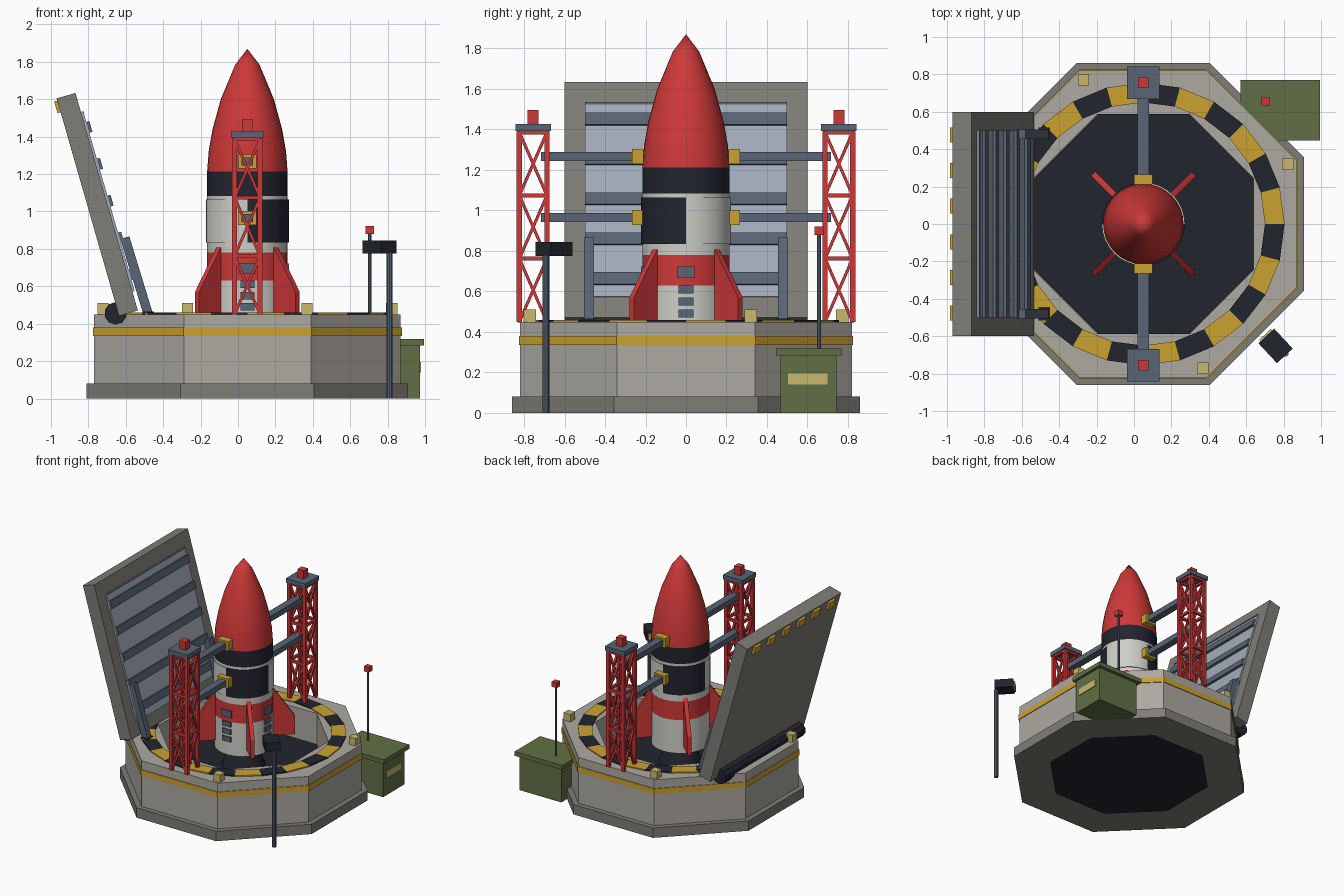
import bpy, bmesh, math
from mathutils import Matrix, Vector

if "Cube" in bpy.data.objects:
    bpy.data.objects.remove(bpy.data.objects["Cube"])

CX = 0.05                                   # silo and rocket axis
OCT = 1 / math.cos(math.pi / 8)             # apothem to corner radius


def material(name, *rgb):
    m = bpy.data.materials.new(name)
    m.use_nodes = True
    m.diffuse_color = (*rgb, 1)
    m.node_tree.nodes["Principled BSDF"].inputs["Base Color"].default_value = (*rgb, 1)
    return m


RED = material("red paint", 0.62, 0.04, 0.04)
YELLOW = material("hazard yellow", 0.60, 0.36, 0.03)
DARK = material("near black", 0.016, 0.018, 0.028)
CONCRETE = material("light concrete", 0.42, 0.40, 0.36)
GREY = material("dark concrete", 0.21, 0.205, 0.18)
SLATE = material("slate steel", 0.10, 0.13, 0.18)
PANEL = material("pale steel", 0.36, 0.41, 0.49)
WHITE = material("off white", 0.62, 0.62, 0.58)
GREEN = material("olive green", 0.12, 0.16, 0.06)
LAMP = material("pale yellow", 0.58, 0.48, 0.15)


def finish(name, bm, *mats, smooth=False):
    bmesh.ops.recalc_face_normals(bm, faces=bm.faces)
    mesh = bpy.data.meshes.new(name)
    bm.to_mesh(mesh)
    bm.free()
    for m in mats:
        mesh.materials.append(m)
    ob = bpy.data.objects.new(name, mesh)
    bpy.context.collection.objects.link(ob)
    if smooth:
        bpy.ops.object.select_all(action="DESELECT")
        ob.select_set(True)
        bpy.context.view_layer.objects.active = ob
        bpy.ops.object.shade_smooth_by_angle(angle=math.radians(30))
    return ob


def add_box(bm, center, size, frame=Matrix()):
    m = frame @ Matrix.Translation(center) @ Matrix.Diagonal((*size, 1))
    bmesh.ops.create_cube(bm, size=1, matrix=m)


def add_beam(bm, a, b, width, sides=4):
    a, b = Vector(a), Vector(b)
    m = Matrix.Translation((a + b) / 2) @ (b - a).to_track_quat("Z", "Y").to_matrix().to_4x4()
    if sides == 4:
        add_box(bm, (0, 0, 0), (width, width, (b - a).length), m)
    else:
        bmesh.ops.create_cone(bm, cap_ends=True, segments=sides, radius1=width / 2,
                              radius2=width / 2, depth=(b - a).length, matrix=m)


def box(name, mat, center, size, frame=Matrix()):
    bm = bmesh.new()
    add_box(bm, center, size, frame)
    return finish(name, bm, mat)


def beam(name, mat, a, b, width, sides=4):
    bm = bmesh.new()
    add_beam(bm, a, b, width, sides)
    return finish(name, bm, mat)


def lathe(name, profile, segs, *mats, turn=0.0, closed=False, rule=None, smooth=False):
    """Revolve (radius, z) points about the silo axis; rule picks a slot per segment."""
    bm = bmesh.new()
    rings = []
    for s in range(segs):
        a = turn + math.tau * s / segs
        rings.append([bm.verts.new((CX + r * math.cos(a), r * math.sin(a), z)) for r, z in profile])
    n = len(profile)
    for s in range(segs):
        p, q = rings[s], rings[(s + 1) % segs]
        for i in range(n if closed else n - 1):
            j = (i + 1) % n
            f = bm.faces.new((p[i], q[i], q[j], p[j]))
            f.material_index = rule(s) if rule else 0
    bmesh.ops.remove_doubles(bm, verts=bm.verts, dist=0.0001)
    return finish(name, bm, *mats, smooth=smooth)


def octagon_ring(name, mat, inner, outer, z0, z1):
    pts = [(inner, z0), (outer, z0), (outer, z1), (inner, z1)]
    lathe(name, [(r * OCT, z) for r, z in pts], 8, mat, turn=math.pi / 8, closed=True)


# Silo: plinth, wall, painted band and pit floor
octagon_ring("plinth", GREY, 0.59, 0.86, 0, 0.08)
octagon_ring("silo_wall", CONCRETE, 0.59, 0.82, 0.08, 0.45)
octagon_ring("wall_band", YELLOW, 0.81, 0.826, 0.335, 0.38)
octagon_ring("pit_floor", DARK, 0, 0.589, 0, 0.2)
lathe("hazard_ring", [(0.65, 0.44), (0.755, 0.44), (0.755, 0.459), (0.65, 0.459)], 24,
      YELLOW, DARK, closed=True, rule=lambda s: s % 2)
for k in range(4):
    a = math.radians(22.5 + 90 * k)
    box("corner_lamp", LAMP, (CX + 0.835 * math.cos(a), 0.835 * math.sin(a), 0.48), (0.06, 0.06, 0.06))

# Rocket body
R = 0.215


def hull(name, mat, z0, z1, r=R):
    lathe(name, [(0, z0), (r, z0), (r, z1), (0, z1)], 32, mat, smooth=True)


lathe("nozzle", [(0, 0.2), (0.16, 0.2), (0.1, 0.37), (0, 0.37)], 32, DARK, smooth=True)
hull("lower_hull", WHITE, 0.36, 0.63)
hull("fin_band", RED, 0.63, 0.78)
hull("middle_hull", WHITE, 0.78, 1.084)
lathe("quartered_band", [(0, 0.834), (0.222, 0.834), (0.222, 1.063), (0, 1.063)], 32,
      WHITE, DARK, rule=lambda s: s // 8 % 2, smooth=True)
hull("collar", DARK, 1.084, 1.213)
lathe("nose_cone", [(0, 1.213), (R, 1.213), (0.207, 1.32), (0.186, 1.44), (0.142, 1.6),
                    (0.065, 1.785), (0, 1.87)], 32, RED, smooth=True)

# Rocket fins on the diagonals
for k in range(4):
    rot = Matrix.Translation((CX, 0, 0)) @ Matrix.Rotation(math.radians(45 + 90 * k), 4, "Z")
    bm = bmesh.new()
    outline = [(0.18, 0.42), (0.38, 0.42), (0.38, 0.57), (0.215, 0.81), (0.18, 0.81)]
    face = bm.faces.new([bm.verts.new((r, -0.016, z)) for r, z in outline])
    ext = bmesh.ops.extrude_face_region(bm, geom=[face])["geom"]
    bmesh.ops.translate(bm, vec=(0, 0.032, 0), verts=[v for v in ext if isinstance(v, bmesh.types.BMVert)])
    bm.transform(rot)
    finish("fin", bm, RED)

# Hatch plates on the front and left of the hull
for angle in (-90, 0):
    rot = Matrix.Translation((CX, 0, 0)) @ Matrix.Rotation(math.radians(angle), 4, "Z")
    box("large_hatch", SLATE, (R, 0, 0.695), (0.016, 0.085, 0.055), rot)
    for z in (0.49, 0.55, 0.61):
        box("small_hatch", SLATE, (R, 0, z), (0.016, 0.075, 0.04), rot)

# Service towers with arms, front and back
for side in (-1, 1):
    ty, h = side * 0.755, 0.068
    corners = [(CX + sx * h, ty + sy * h) for sx, sy in ((-1, -1), (1, -1), (1, 1), (-1, 1))]
    levels = [0.45 + 0.312 * i for i in range(4)]
    bm = bmesh.new()
    for i in range(4):
        p, q = corners[i], corners[(i + 1) % 4]
        add_beam(bm, (*p, 0.45), (*p, 1.39), 0.026)
        for lo, hi in zip(levels, levels[1:]):
            add_beam(bm, (*p, hi), (*q, hi), 0.02)
            add_beam(bm, (*p, lo), (*q, hi), 0.015)
            add_beam(bm, (*q, lo), (*p, hi), 0.015)
    finish("tower_lattice", bm, RED)
    box("tower_platform", SLATE, (CX, ty, 1.41), (0.175, 0.175, 0.035))
    box("tower_beacon", RED, (CX, ty, 1.46), (0.055, 0.055, 0.07))
    for z in (0.965, 1.267):
        box("service_arm", SLATE, (CX, side * 0.475, z), (0.06, 0.48, 0.045))
        box("arm_clamp", YELLOW, (CX, side * 0.238, z), (0.1, 0.055, 0.075))

# Silo door, leaning open, in its own tilted frame
door = Matrix.Translation((-0.7525, 0, 1.0375)) @ Matrix.Rotation(math.radians(-16), 4, "Y")
box("door_slab", GREY, (0, 0, 0), (0.105, 1.2, 1.21), door)
box("door_panel", PANEL, (0.055, 0, 0), (0.02, 1.0, 1.0), door)
for i in range(-2, 3):
    box("door_rib", SLATE, (0.065, 0, 0.205 * i), (0.035, 1.0, 0.06), door)
box("door_top_rail", SLATE, (0.058, 0, 0.492), (0.02, 1.0, 0.012), door)
for i in range(6):
    box("door_tab", YELLOW, (-0.058, -0.475 + 0.19 * i, 0.56), (0.024, 0.08, 0.065), door)
beam("door_hinge", DARK, (-0.655, -0.51, 0.455), (-0.655, 0.51, 0.455), 0.12, 10)
for y in (-0.48, 0.48):
    beam("door_strut", SLATE, (-0.48, y, 0.45), (-0.605, y, 0.86), 0.05)
    box("strut_foot", DARK, (-0.48, y, 0.455), (0.06, 0.07, 0.02))

# Floodlight post
beam("flood_post", SLATE, (0.81, -0.692, 0), (0.81, -0.692, 0.78), 0.034, 10)
head = Matrix.Translation((0.757, -0.652, 0.81)) @ Matrix.Rotation(math.radians(-47), 4, "Z")
box("flood_head", DARK, (0, 0, 0), (0.145, 0.115, 0.07), head)
box("flood_lens", LAMP, (-0.077, 0, -0.005), (0.012, 0.085, 0.05), head)

# Control hut with aerial
box("hut_body", GREEN, (0.785, 0.605, 0.143), (0.375, 0.275, 0.285))
box("hut_roof", GREEN, (0.783, 0.608, 0.3), (0.425, 0.325, 0.035))
box("hut_sign", LAMP, (0.974, 0.602, 0.167), (0.009, 0.195, 0.055))
beam("aerial", SLATE, (0.705, 0.657, 0.31), (0.705, 0.657, 0.89), 0.018, 8)
box("aerial_beacon", RED, (0.705, 0.657, 0.9), (0.045, 0.045, 0.042))
